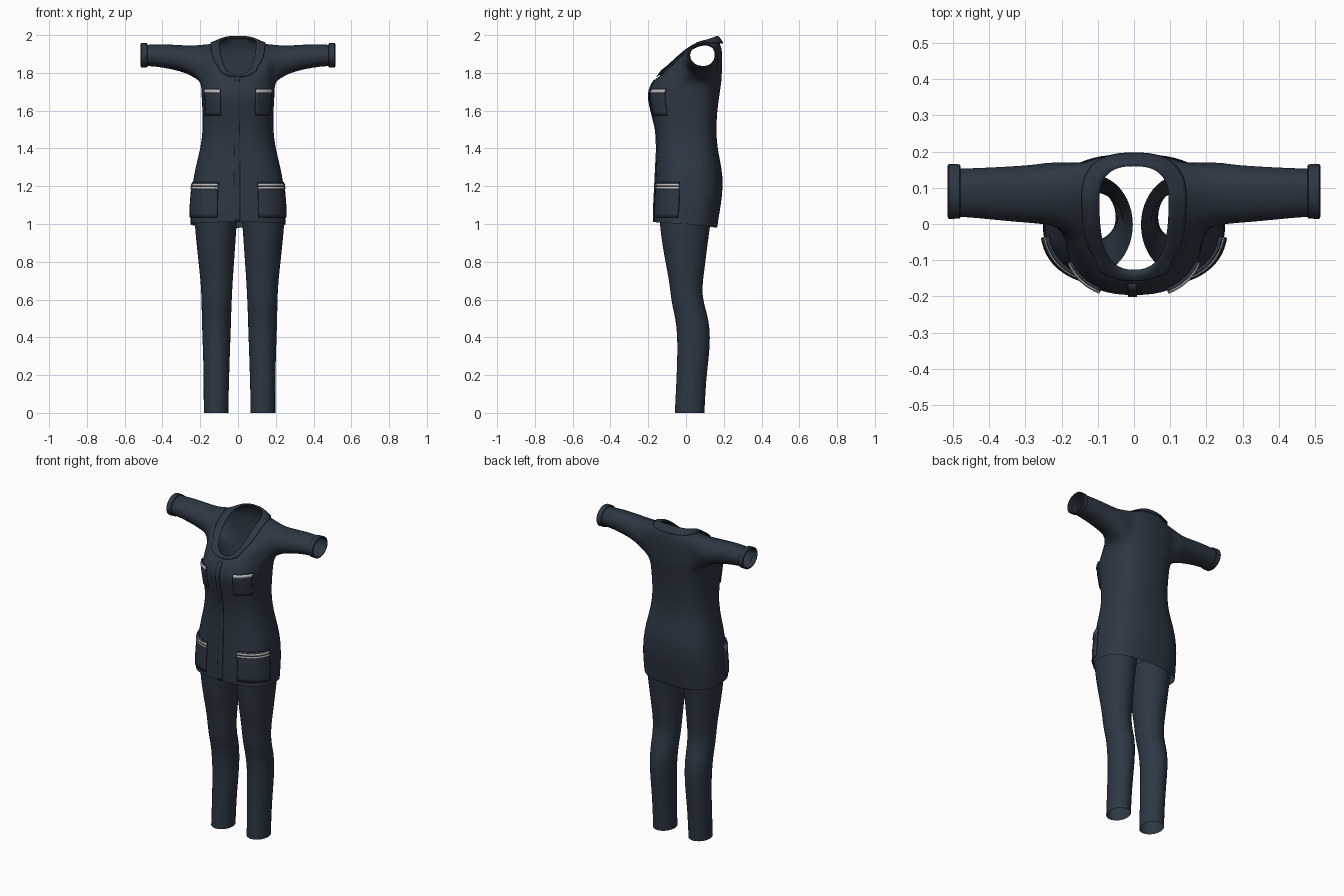
import bpy, bmesh, math
from mathutils import Vector

if "Cube" in bpy.data.objects:
    bpy.data.objects.remove(bpy.data.objects["Cube"])

N = 32      # columns around the body
E = 0.78    # roundness of the body section


def material(name, rgb):
    m = bpy.data.materials.new(name)
    m.diffuse_color = (*rgb, 1)
    m.use_nodes = True
    m.node_tree.nodes["Principled BSDF"].inputs["Base Color"].default_value = m.diffuse_color
    return m


NAVY = material("navy cloth", (0.026, 0.038, 0.056))
GREY = material("light grey trim", (0.50, 0.50, 0.50))


def finish(name, bm, mat, subsurf=0, thick=0, offset=0, angle=50):
    bmesh.ops.recalc_face_normals(bm, faces=bm.faces)
    me = bpy.data.meshes.new(name)
    bm.to_mesh(me)
    bm.free()
    ob = bpy.data.objects.new(name, me)
    bpy.context.collection.objects.link(ob)
    me.materials.append(mat)
    if subsurf:
        mod = ob.modifiers.new("smooth", 'SUBSURF')
        mod.levels = mod.render_levels = subsurf
    if thick:
        mod = ob.modifiers.new("cloth", 'SOLIDIFY')
        mod.thickness, mod.offset = thick, offset
    bpy.ops.object.select_all(action='DESELECT')
    ob.select_set(True)
    bpy.context.view_layer.objects.active = ob
    bpy.ops.object.shade_smooth_by_angle(angle=math.radians(angle))
    return ob


def ring_point(r, t):
    """Point at angle t (0 = front) on a ring given by front, side and back."""
    fy, fz, sx, sy, sz, by, bz = r
    s, c = math.sin(t), math.cos(t)
    ey, ez = (fy, fz) if c > 0 else (by, bz)
    k = abs(c) ** E
    x = math.copysign(sx * abs(s) ** E, s)
    return Vector((x, sy + (ey - sy) * k, sz + (ez - sz) * abs(c)))


def lerp(a, b, f):
    return tuple(p + (q - p) * f for p, q in zip(a, b))


def skin(bm, rows, closed=True, skip=()):
    n = len(rows[0])
    for i in range(len(rows) - 1):
        for j in range(n if closed else n - 1):
            if (i, j) not in skip:
                k = (j + 1) % n
                bm.faces.new((rows[i][j], rows[i][k], rows[i + 1][k], rows[i + 1][j]))


# Tunic rings: front y, front z, side x, side y, side z, back y, back z
flat = [(1.1, .252, -.17, .185), (1.2, .244, -.165, .198), (1.3, .226, -.16, .19),
        (1.4, .199, -.155, .166), (1.5, .186, -.16, .160), (1.6, .189, -.185, .166),
        (1.66, .192, -.198, .174), (1.70, .195, -.198, .18)]
rings = [(-.17, 1.01, .253, 0, 1.0, .165, .98)]
rings += [(f, z, w, 0.01, z, b, z) for z, w, f, b in flat]
rings += [(-.18, 1.745, .195, .05, 1.75, .188, 1.75),
          (-.165, 1.765, .197, .08, 1.81, .191, 1.82),
          (-.152, 1.775, .193, .085, 1.88, .193, 1.88),
          (-.142, 1.78, .178, .09, 1.952, .190, 1.935),
          (-.128, 1.785, .105, .07, 1.955, .168, 1.982)]
LOW, HIGH, C0, C1 = 9, 12, 6, 12   # armhole rows and columns

bm = bmesh.new()
rows = [[bm.verts.new(ring_point(r, 2 * math.pi * j / N)) for j in range(N)] for r in rings]
holes = {(i, j) for i in range(LOW, HIGH) for c in range(C0, C1) for j in (c, N - 1 - c)}
skin(bm, rows, skip=holes)

# Sleeves grown from the armholes: x, y min, y max, z min, z max
sleeve = [(.225, -.008, .180, 1.770, 1.950), (.265, -.002, .172, 1.793, 1.948),
          (.32, .002, .167, 1.812, 1.952), (.40, .010, .162, 1.828, 1.955),
          (.45, .015, .160, 1.834, 1.953), (.50, .018, .158, 1.836, 1.951)]
for s in (1, -1):
    path = [(LOW, c) for c in range(C0, C1 + 1)]
    path += [(i, C1) for i in range(LOW + 1, HIGH)]
    path += [(HIGH, c) for c in range(C1, C0 - 1, -1)]
    path += [(i, C0) for i in range(HIGH - 1, LOW, -1)]
    loop = [rows[i][(s * c) % N] for i, c in path]
    angles = [math.atan2((v.co.z - 1.86) / .10, (v.co.y - .075) / .11) for v in loop]
    tube = [loop]
    for x, y0, y1, z0, z1 in sleeve:
        tube.append([bm.verts.new((s * x, (y0 + y1) / 2 + (y1 - y0) / 2 * math.cos(a),
                                   (z0 + z1) / 2 + (z1 - z0) / 2 * math.sin(a))) for a in angles])
    skin(bm, tube)
finish("tunic", bm, NAVY, subsurf=1, angle=80)

# Sleeve cuffs
for s, side in ((1, "left"), (-1, "right")):
    bm = bmesh.new()
    tube = []
    for x, g in ((.480, 0), (.482, .004), (.512, .005), (.515, 0)):
        tube.append([bm.verts.new((s * x, .09 + (.071 + g) * math.cos(a), 1.893 + (.060 + g) * math.sin(a)))
                     for a in (2 * math.pi * k / 28 for k in range(28))])
    skin(bm, tube)
    finish(side + "_cuff", bm, NAVY, thick=.006, offset=-1)

# Collar with notched lapels, folded over the neckline
neck, shoulder = rings[-1], rings[-2]
inner = (-.136, 1.787, .094, .062, 1.958, .158, 1.995)
fold = (-.142, 1.790, .108, .066, 1.968, .172, 1.996)
outer = lerp(neck, shoulder, .55)
outer = (-.158, 1.778, outer[2], .07, outer[4] + .008, .197, 1.957)
bm = bmesh.new()
rows = []
for r, w in ((neck, 0), (inner, 0), (fold, 0), (lerp(fold, outer, .5), .5), (outer, 1)):
    row = []
    for j in range(N):
        p = ring_point(r, 2 * math.pi * j / N)
        if j in (4, N - 4):                       # notch
            p = p.lerp(ring_point(fold, 2 * math.pi * j / N), .35 * w)
        if j in (3, N - 3):                       # lapel tip
            p += Vector((math.copysign(.012, p.x), -.006, .004)) * w
        row.append(bm.verts.new(p))
    rows.append(row)
skin(bm, rows)
finish("collar", bm, NAVY, subsurf=1, thick=.004, angle=70)


def body_point(t, z, lift):
    """Point on the tunic front at angle t and height z, lifted outward."""
    z = max(z, 1.011)
    for a, b in zip(rings, rings[1:]):
        za, zb = ring_point(a, t).z, ring_point(b, t).z
        if za <= z <= zb:
            break
    r = lerp(a, b, (z - za) / (zb - za))
    p = ring_point(r, t)
    d = ring_point(r, t + .02) - ring_point(r, t - .02)
    return p + Vector((d.y, -d.x, 0)).normalized() * lift


def patch(name, t0, t1, z0, z1, lift, mat, s=1, thick=.008, nx=10, nz=8):
    bm = bmesh.new()
    rows = []
    for i in range(nz + 1):
        z = z0 + (z1 - z0) * i / nz
        rows.append([bm.verts.new(body_point(s * math.radians(t0 + (t1 - t0) * j / nx), z, lift))
                     for j in range(nx + 1)])
    skin(bm, rows, closed=False)
    ob = finish(name, bm, mat, angle=40)
    # Thicken inward, toward the body
    n = ob.data.polygons[len(ob.data.polygons) // 2]
    mod = ob.modifiers.new("cloth", 'SOLIDIFY')
    mod.thickness = thick
    mod.offset = -1 if n.normal.dot(Vector((n.center.x, n.center.y, 0))) > 0 else 1


# Pockets with pale trim, and the front closing
for s, side in ((1, "left"), (-1, "right")):
    patch(side + "_breast_pocket", 23, 60, 1.575, 1.715, .005, NAVY, s)
    patch(side + "_breast_trim", 23, 60, 1.695, 1.712, .008, GREY, s, .004, nz=1)
    patch(side + "_hip_pocket", 20, 80, 1.035, 1.222, .007, NAVY, s, .010, 14)
    patch(side + "_hip_trim_top", 20, 80, 1.202, 1.212, .010, GREY, s, .004, 14, 1)
    patch(side + "_hip_trim_bottom", 20, 80, 1.186, 1.196, .010, GREY, s, .004, 14, 1)
patch("front_placket", -2.5, 1.0, 1.011, 1.765, .004, NAVY, 1, .006, 4, 30)

# Trouser legs: z, inner x, outer x, front y, back y
leg = [(0, .058, .190, -.060, .098), (.1, .057, .190, -.055, .103), (.2, .054, .191, -.050, .110),
       (.3, .051, .193, -.047, .122), (.4, .047, .197, -.046, .130), (.5, .044, .200, -.056, .120),
       (.56, .042, .201, -.072, .100), (.63, .039, .203, -.083, .086), (.7, .035, .207, -.090, .090),
       (.8, .028, .218, -.110, .104), (.9, .021, .229, -.128, .116), (1.0, .014, .238, -.140, .130),
       (1.05, .010, .240, -.142, .138)]
for s, side in ((1, "left"), (-1, "right")):
    bm = bmesh.new()
    tube = []
    for z, x0, x1, y0, y1 in leg:
        row = []
        for k in range(24):
            a = 2 * math.pi * k / 24
            row.append(bm.verts.new((.008 + s * ((x0 + x1) / 2 + (x1 - x0) / 2 * math.cos(a)),
                                     (y0 + y1) / 2 + (y1 - y0) / 2 * math.sin(a), z)))
        tube.append(row)
    skin(bm, tube)
    finish(side + "_trouser_leg", bm, NAVY, subsurf=1, angle=80)
